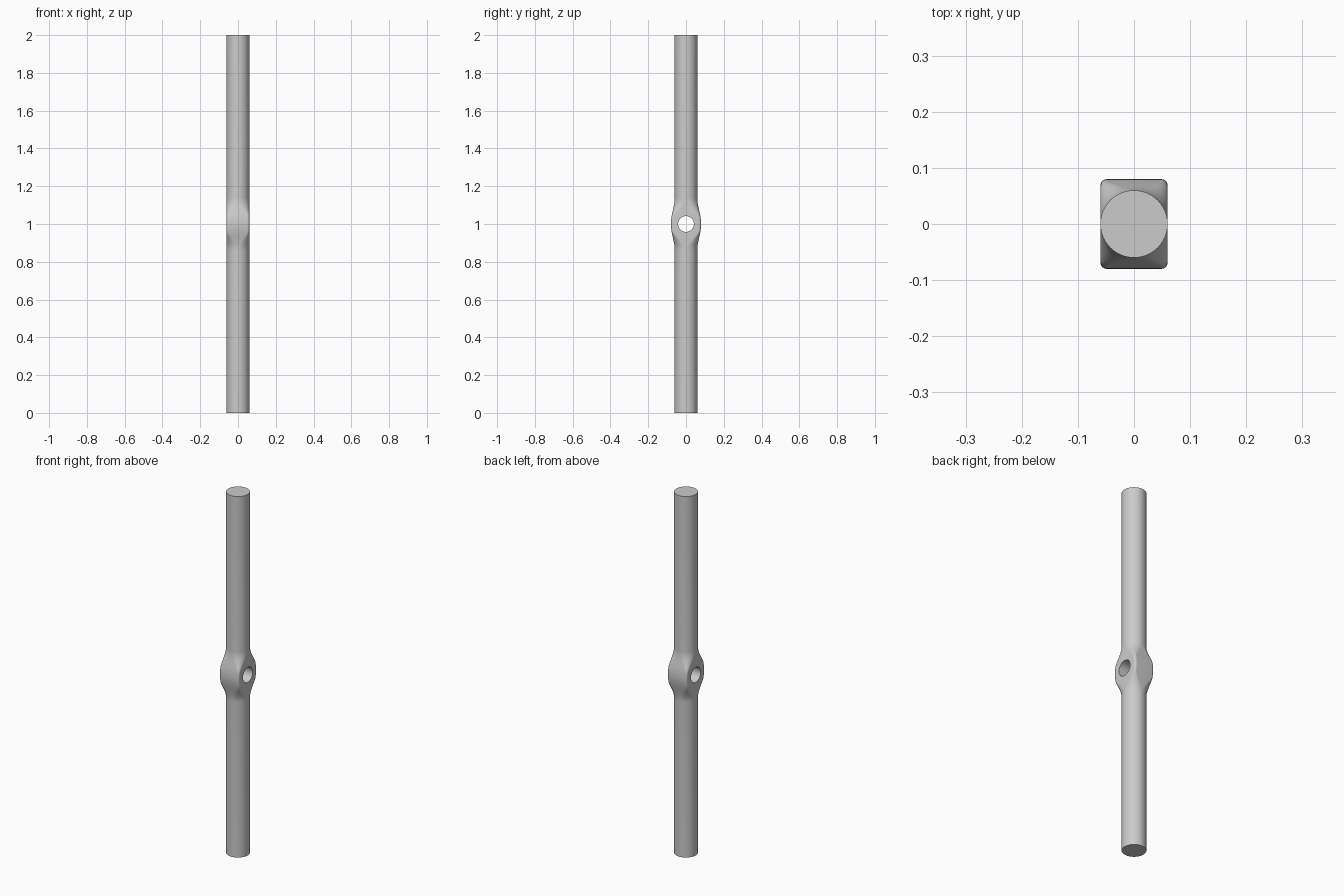
import bpy, bmesh, math

if "Cube" in bpy.data.objects:
    bpy.data.objects.remove(bpy.data.objects["Cube"])

R, BULGE, CORNER = 0.06, 0.02, 0.012
MID, REACH, STEPS, ARC = 1.0, 0.14, 14, 12

grey = bpy.data.materials.new("plain grey")
grey.use_nodes = True
colour = (0.6, 0.6, 0.6, 1)
grey.diffuse_color = colour
grey.node_tree.nodes["Principled BSDF"].inputs["Base Color"].default_value = colour


def section(z):
    """Rounded rectangle, a plain circle away from the middle."""
    t = min(abs(z - MID) / REACH, 1)
    swell = 0.5 + 0.5 * math.cos(math.pi * t)
    square = min(1, 1.3 * swell)
    hy = R + BULGE * swell
    r = R + (CORNER - R) * square
    points = []
    for k in range(4):
        sx, sy = (1, -1, -1, 1)[k], (1, 1, -1, -1)[k]
        for i in range(ARC + 1):
            a = math.pi / 2 * (k + i / ARC)
            points.append((sx * (R - r) + r * math.cos(a),
                           sy * (hy - r) + r * math.sin(a), z))
    return points


# Rod lofted through a flared, squared middle
heights = [0] + [MID + REACH * i / STEPS for i in range(-STEPS, STEPS + 1)] + [2]
bm = bmesh.new()
rings = [[bm.verts.new(p) for p in section(z)] for z in heights]
n = len(rings[0])
for low, high in zip(rings, rings[1:]):
    for i in range(n):
        j = (i + 1) % n
        bm.faces.new((low[i], low[j], high[j], high[i]))
bm.faces.new(rings[0][::-1])
bm.faces.new(rings[-1])
bmesh.ops.remove_doubles(bm, verts=bm.verts, dist=1e-5)
bmesh.ops.recalc_face_normals(bm, faces=bm.faces)
mesh = bpy.data.meshes.new("rod")
bm.to_mesh(mesh)
bm.free()
mesh.materials.append(grey)
rod = bpy.data.objects.new("rod", mesh)
bpy.context.collection.objects.link(rod)

# Cross hole
bpy.ops.mesh.primitive_cylinder_add(vertices=48, radius=0.042, depth=0.4,
                                    location=(0, 0, MID), rotation=(0, math.pi / 2, 0))
cutter = bpy.context.object
cutter.name = "hole_cutter"
cutter.data.materials.append(grey)
cutter.hide_render = True
cutter.hide_viewport = False
cut = rod.modifiers.new("cross hole", 'BOOLEAN')
cut.object = cutter
cut.operation = 'DIFFERENCE'
cut.solver = 'EXACT'

bpy.ops.object.select_all(action='DESELECT')
rod.select_set(True)
bpy.context.view_layer.objects.active = rod
bpy.ops.object.modifier_apply(modifier=cut.name)
bpy.data.objects.remove(cutter)
bpy.ops.object.shade_smooth_by_angle(angle=math.radians(35))
